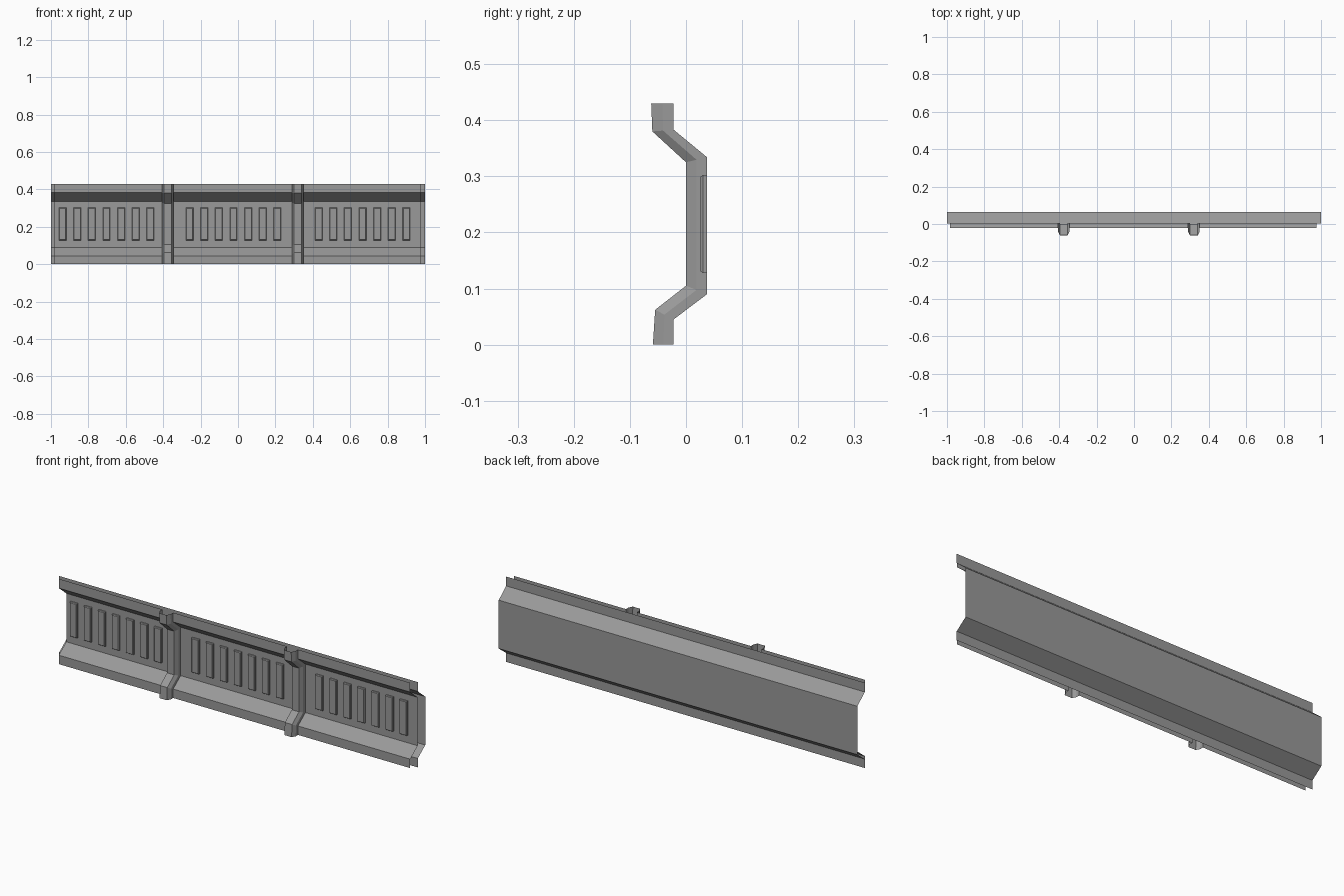
import bpy, bmesh

if "Cube" in bpy.data.objects:
    bpy.data.objects.remove(bpy.data.objects["Cube"])

# (y, z) profiles, top to bottom
SKIN = [(-0.022, 0.43), (-0.022, 0.383), (0.0375, 0.334),
        (0.0375, 0.09), (-0.022, 0.045), (-0.022, 0.0)]
RIB = [(-0.062, 0.43), (-0.060, 0.38), (0.0, 0.325),
       (0.0, 0.105), (-0.055, 0.062), (-0.059, 0.0)]

GREY = bpy.data.materials.new("dark_grey")
GREY.diffuse_color = (0.32, 0.32, 0.32, 1)
GREY.use_nodes = True
GREY.node_tree.nodes["Principled BSDF"].inputs["Base Color"].default_value = GREY.diffuse_color


def loft(name, sections, closed=False):
    """Join consecutive rows of points with quads; closed makes a capped solid."""
    bm = bmesh.new()
    rows = [[bm.verts.new(p) for p in s] for s in sections]
    n = len(rows[0])
    for a, b in zip(rows, rows[1:]):
        for i in range(n if closed else n - 1):
            j = (i + 1) % n
            bm.faces.new((a[i], b[i], b[j], a[j]))
    if closed:
        bm.faces.new(rows[0])
        bm.faces.new(rows[-1])
        bmesh.ops.recalc_face_normals(bm, faces=bm.faces)
    mesh = bpy.data.meshes.new(name)
    bm.to_mesh(mesh)
    bm.free()
    mesh.materials.append(GREY)
    obj = bpy.data.objects.new(name, mesh)
    bpy.context.collection.objects.link(obj)


def bar(name, cx, half=0.02, z0=0.128, z1=0.302, c=0.003):
    def ring(y, s):
        return [(cx - half + s, y, z0 + s), (cx + half - s, y, z0 + s),
                (cx + half - s, y, z1 - s), (cx - half + s, y, z1 - s)]
    loft(name, [ring(0.0375, 0), ring(0.030, 0), ring(0.026, c)], closed=True)


# Front skin: one open sheet with two chamfered ribs pushed out of it
rows = []
for (yf, zf), (yb, zb) in zip(RIB, SKIN):
    ym, zm = (yf + yb) / 2, (zf + zb) / 2
    row = [(-0.984, yb, zb)]
    for cx in (-0.376, 0.32):
        row += [(cx - 0.03, yb, zb), (cx - 0.03, ym, zm), (cx - 0.02, yf, zf),
                (cx + 0.02, yf, zf), (cx + 0.03, ym, zm), (cx + 0.03, yb, zb)]
    rows.append(row + [(0.976, yb, zb)])
loft("front_skin_with_ribs", rows)

# Back skin: the same profile moved back, facing backwards
loft("back_skin", [[(x, y + 0.026, z) for x in (1, -1)] for y, z in SKIN])

# Three groups of seven raised bars
for g, start in enumerate((-0.938, -0.259, 0.431)):
    for k in range(7):
        bar(f"bar_{g + 1}_{k + 1}", start + k * 0.0783)
